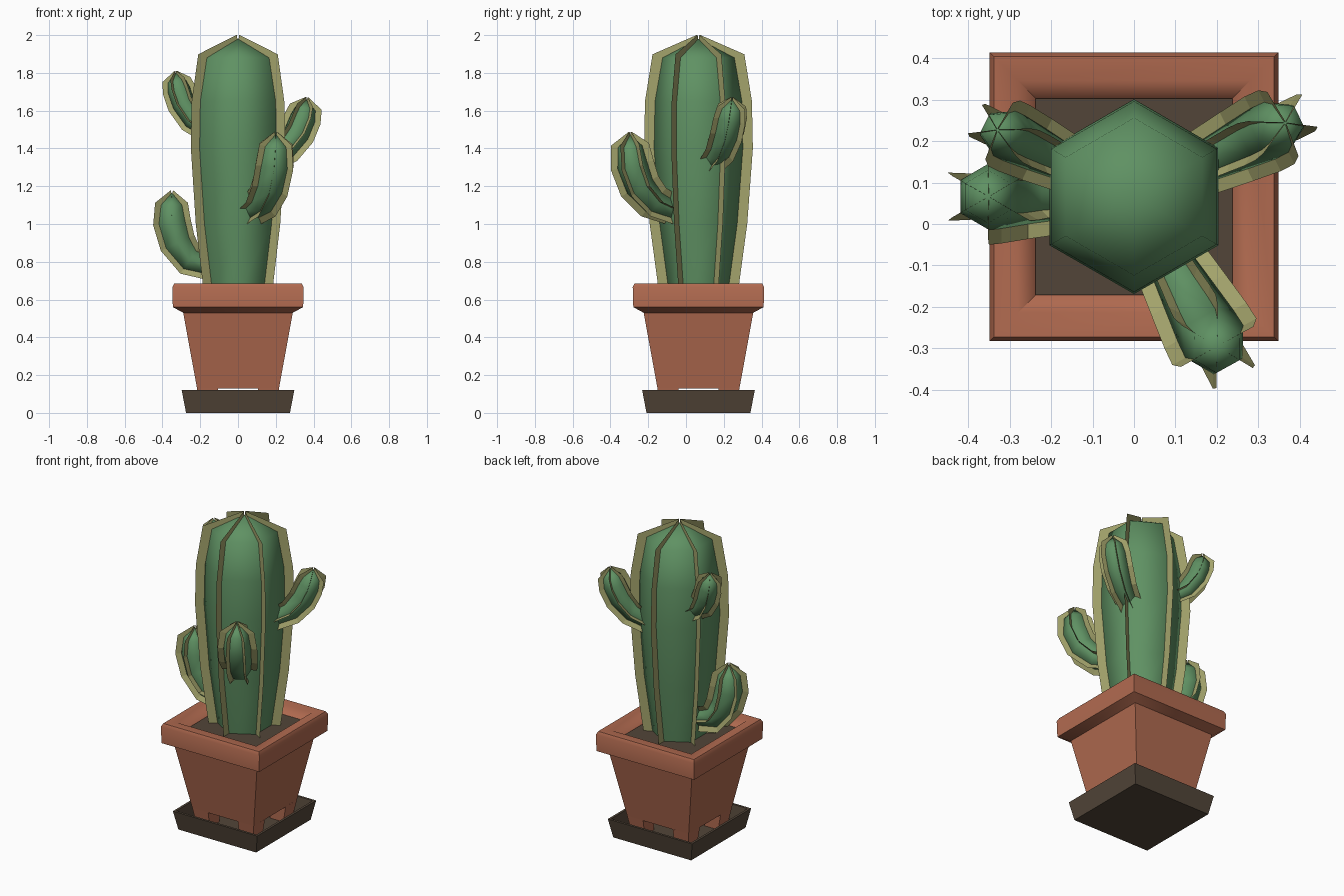
import bpy, bmesh, math
from mathutils import Vector

if "Cube" in bpy.data.objects:
    bpy.data.objects.remove(bpy.data.objects["Cube"])

CY = 0.066  # pot and trunk axis in y


def material(name, rgb):
    m = bpy.data.materials.new(name)
    m.diffuse_color = (*rgb, 1)
    m.use_nodes = True
    m.node_tree.nodes["Principled BSDF"].inputs["Base Color"].default_value = m.diffuse_color
    return m


GREEN = material("cactus green", (0.115, 0.285, 0.125))
KHAKI = material("rib khaki", (0.37, 0.37, 0.15))
CLAY = material("terracotta", (0.44, 0.145, 0.08))
BROWN = material("dark brown", (0.085, 0.06, 0.04))


def finish(name, bm, mat, sharp=None, recalc=True):
    if recalc:
        bmesh.ops.recalc_face_normals(bm, faces=bm.faces)
    me = bpy.data.meshes.new(name)
    bm.to_mesh(me)
    bm.free()
    me.materials.append(mat)
    if sharp:
        for p in me.polygons:
            p.use_smooth = True
        me.set_sharp_from_angle(angle=math.radians(sharp))
    ob = bpy.data.objects.new(name, me)
    bpy.context.collection.objects.link(ob)
    return ob


def square_loft(name, profile, mat, cap_end=True, sharp=None):
    """Loft square rings given as (half width, z)."""
    bm = bmesh.new()
    rings = [[bm.verts.new((sx * h, CY + sy * h, z))
              for sx, sy in ((-1, -1), (1, -1), (1, 1), (-1, 1))] for h, z in profile]
    for a, b in zip(rings, rings[1:]):
        for i in range(4):
            j = (i + 1) % 4
            bm.faces.new((a[i], a[j], b[j], b[i]))
    bm.faces.new(rings[0][::-1])
    if cap_end:
        bm.faces.new(rings[-1])
    return finish(name, bm, mat, sharp)


def stem(name, angle, path, fin, tip_gap):
    """Six-sided stem along (distance from axis, z, radius), with a flat rib on each corner."""
    a = math.radians(angle)
    out, side = Vector((math.cos(a), math.sin(a), 0)), Vector((-math.sin(a), math.cos(a), 0))
    pts = [Vector((0, CY, z)) + out * d for d, z, r in path]
    last = len(pts) - 1
    body, ribs = bmesh.new(), bmesh.new()
    rings, fins = [], []
    for i, p in enumerate(pts):
        t = (pts[min(i + 1, last)] - pts[max(i - 1, 0)]).normalized()
        n = side.cross(t)
        r = path[i][2]
        dirs = [n * math.cos(math.radians(30 + 60 * k)) + side * math.sin(math.radians(30 + 60 * k))
                for k in range(6)]
        if i == last:
            rings.append([body.verts.new(p)] * 6)
            fins.append([(p + d * 0.002 - t * 0.01, p + d * tip_gap + t * fin * 0.4) for d in dirs])
        else:
            rings.append([body.verts.new(p + d * r) for d in dirs])
            lift = t * fin * (0.35 if i == last - 1 else 0)
            fins.append([(p + d * r * 0.95, p + d * (r + fin) + lift) for d in dirs])
    for i in range(last):
        for k in range(6):
            j = (k + 1) % 6
            lo, hi = rings[i], rings[i + 1]
            if i + 1 == last:
                body.faces.new((lo[k], lo[j], hi[0]))
            else:
                body.faces.new((lo[k], lo[j], hi[j], hi[k]))
    body.faces.new(rings[0][::-1])
    for k in range(6):
        cols = [(ribs.verts.new(f[k][0]), ribs.verts.new(f[k][1])) for f in fins]
        for c, d in zip(cols, cols[1:]):
            ribs.faces.new((c[0], c[1], d[1], d[0]))
    finish(name, body, GREEN, 75)
    finish(name + "_ribs", ribs, KHAKI)


# saucer with a recessed floor
square_loft("saucer", [(0.275, 0), (0.298, 0.12), (0.283, 0.12), (0.265, 0.03)], BROWN)

# pot with flared rim, soil inside
square_loft("pot", [(0.217, 0.13), (0.29, 0.53), (0.345, 0.56), (0.348, 0.665), (0.338, 0.685),
                    (0.28, 0.683), (0.235, 0.63)], CLAY, cap_end=False, sharp=50)
square_loft("soil", [(0.232, 0.60), (0.237, 0.642)], BROWN)

# four tapered feet at the pot corners
for sx, name in ((-1, "left"), (1, "right")):
    for sy, end in ((-1, "front"), (1, "back")):
        bm = bmesh.new()
        rings = []
        for outer, z in ((0.196, 0.004), (0.2175, 0.132)):
            rings.append([bm.verts.new((sx * x, CY + sy * y, z)) for x, y in
                          ((0.105, 0.105), (outer, 0.105), (outer, outer), (0.105, outer))])
        lo, hi = rings
        bm.faces.new(lo)
        bm.faces.new(hi)
        for i in range(4):
            bm.faces.new((lo[i], lo[(i + 1) % 4], hi[(i + 1) % 4], hi[i]))
        finish(f"pot_foot_{end}_{name}", bm, CLAY)

# trunk
stem("trunk", 0, [(0, 0.63, 0.155), (0, 1.0, 0.205), (0, 1.4, 0.235), (0, 1.65, 0.23),
                  (0, 1.88, 0.19), (0, 1.98, 0)], 0.053, 0.008)

# arms: angle around the trunk, then path of (distance, z, radius)
stem("arm_front", -61, [(0.15, 1.07, 0.05), (0.27, 1.115, 0.066), (0.355, 1.20, 0.077),
                        (0.40, 1.31, 0.08), (0.413, 1.41, 0.064), (0.413, 1.475, 0)], 0.036, 0.006)
stem("arm_left", 180, [(0.14, 0.775, 0.05), (0.255, 0.81, 0.066), (0.32, 0.90, 0.077),
                       (0.35, 1.01, 0.08), (0.352, 1.10, 0.064), (0.35, 1.165, 0)], 0.036, 0.006)
stem("arm_right", 26, [(0.16, 1.33, 0.045), (0.275, 1.395, 0.06), (0.345, 1.48, 0.068),
                       (0.382, 1.56, 0.067), (0.397, 1.61, 0.054), (0.405, 1.66, 0)], 0.032, 0.005)
stem("arm_back_left", 154, [(0.17, 1.49, 0.042), (0.26, 1.55, 0.054), (0.32, 1.635, 0.06),
                            (0.348, 1.71, 0.06), (0.36, 1.755, 0.048), (0.366, 1.80, 0)], 0.028, 0.005)
